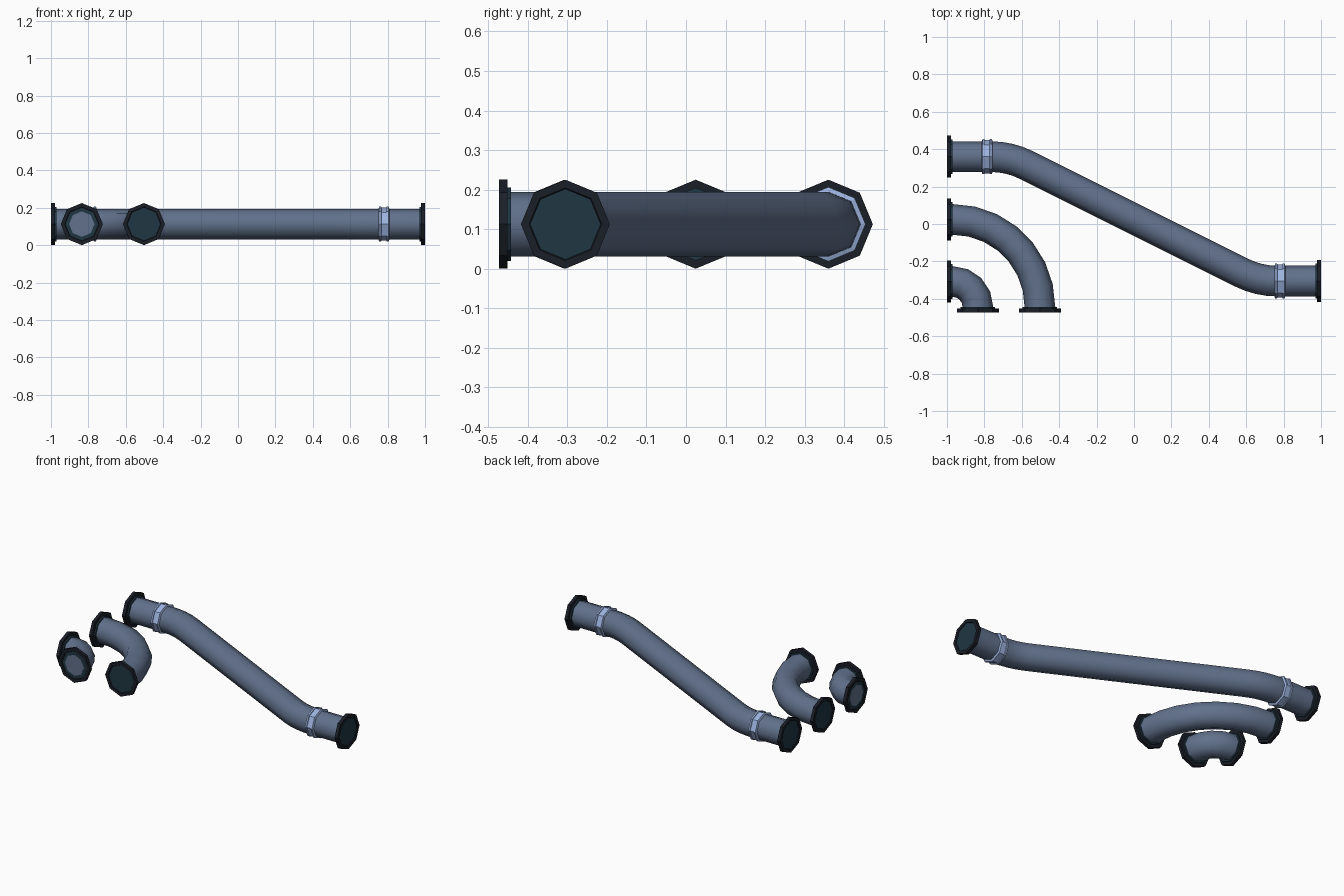
import bpy, bmesh
from math import sin, cos, tan, pi, atan2
from mathutils import Vector

if "Cube" in bpy.data.objects:
    bpy.data.objects.remove(bpy.data.objects["Cube"])

Z = 0.1125      # height of every pipe axis
R = 0.082       # pipe radius
SIDES = 8


def material(name, rgb):
    m = bpy.data.materials.new(name)
    m.diffuse_color = (*rgb, 1)
    m.use_nodes = True
    m.node_tree.nodes["Principled BSDF"].inputs["Base Color"].default_value = m.diffuse_color
    return m


STEEL = material("blue_grey", (0.12, 0.165, 0.26))
DARK = material("near_black", (0.010, 0.013, 0.020))
TEAL = material("dark_teal", (0.014, 0.037, 0.055))
LIGHT = material("light_blue", (0.34, 0.46, 0.75))


def sweep(name, rings, mat, cap=False, loop=False, smooth=False):
    """Skin octagons; each ring is (x, y, heading angle, radius)."""
    bm = bmesh.new()
    loops = []
    for x, y, a, r in rings:
        side = Vector((-sin(a), cos(a), 0))
        c = Vector((x, y, Z))
        loops.append([bm.verts.new(c + side * r * cos(2 * pi * k / SIDES)
                                   + Vector((0, 0, r * sin(2 * pi * k / SIDES))))
                      for k in range(SIDES)])
    pairs = list(zip(loops, loops[1:]))
    if loop:
        pairs.append((loops[-1], loops[0]))
    for p, q in pairs:
        for k in range(SIDES):
            j = (k + 1) % SIDES
            bm.faces.new((p[k], p[j], q[j], q[k]))
    if cap:
        bm.faces.new(loops[0][::-1])
        bm.faces.new(loops[-1])
    bmesh.ops.recalc_face_normals(bm, faces=bm.faces)
    me = bpy.data.meshes.new(name)
    bm.to_mesh(me)
    bm.free()
    me.materials.append(mat)
    ob = bpy.data.objects.new(name, me)
    bpy.context.collection.objects.link(ob)
    if smooth:
        bpy.context.view_layer.objects.active = ob
        ob.select_set(True)
        bpy.ops.object.shade_smooth_by_angle(angle=1.0)
        ob.select_set(False)
    return ob


def turned(name, x, y, a, profile, mat, **kw):
    """Octagonal lathe along heading a from (distance, radius) pairs."""
    return sweep(name, [(x + d * cos(a), y + d * sin(a), a, r) for d, r in profile], mat, **kw)


def flange(name, x, y, a, open_end=False):
    """End fitting; (x, y) is the outer face and a points into the pipe."""
    turned(name + "_flange", x, y, a,
           [(0, 0.092), (0, 0.1125), (0.021, 0.1125), (0.021, 0.08)], DARK, loop=True)
    turned(name + "_collar", x, y, a, [(0.005, 0.0925), (0.030, 0.0925)], TEAL, cap=True)
    if open_end:
        turned(name + "_end_plate", x, y, a, [(0.003, 0.068), (0.01, 0.068)], STEEL, cap=True)


def arc(cx, cy, r, a0, a1, n):
    """Clockwise arc rings, angles measured around the arc centre."""
    out = []
    for i in range(n + 1):
        t = a0 + (a1 - a0) * i / n
        s = 1 if a1 > a0 else -1
        out.append((cx + r * cos(t), cy + r * sin(t), t + s * pi / 2, R))
    return out


# Quarter-turn elbows
for name, bend, n, open_end in (("small_elbow", 0.135, 4, True), ("large_elbow", 0.467, 7, False)):
    cx, cy = -0.97, -0.4425
    rings = [(-0.985, cy + bend, 0, R)] + arc(cx, cy, bend, pi / 2, 0, n) \
        + [(cx + bend, -0.4575, -pi / 2, R)]
    sweep(name, rings, STEEL, smooth=True)
    flange(name + "_left", -1, cy + bend, 0, open_end)
    flange(name + "_front", cx + bend, -0.4725, pi / 2, open_end)

# Long S-shaped pipe
y0, y1 = 0.36, -0.305
mid = (y0 + y1) / 2
corner = 0.665
slope = atan2(y0 - mid, corner)
t = 0.10
rad = t / tan(slope / 2)
first = arc(-corner - t, y0 - rad, rad, pi / 2, pi / 2 - slope, 4)
second = [(-x, 2 * mid - y, a, r) for x, y, a, r in reversed(first)]
sweep("long_pipe", [(-0.985, y0, 0, R)] + first + second + [(0.985, y1, 0, R)],
      STEEL, smooth=True)
flange("long_pipe_left", -1, y0, 0)
flange("long_pipe_right", 1, y1, pi)

# Ribbed coupling bands
for name, x, y in (("left", -0.785, y0), ("right", 0.78, y1)):
    turned(name + "_coupling_band", x, y, 0, [(-0.018, 0.089), (0.018, 0.089)], LIGHT, cap=True)
    for s in (-1, 1):
        turned(name + "_coupling_rib", x + s * 0.02, y, 0,
               [(-0.010, 0.080), (-0.005, 0.094), (0.005, 0.094), (0.010, 0.080)], LIGHT, cap=True)
